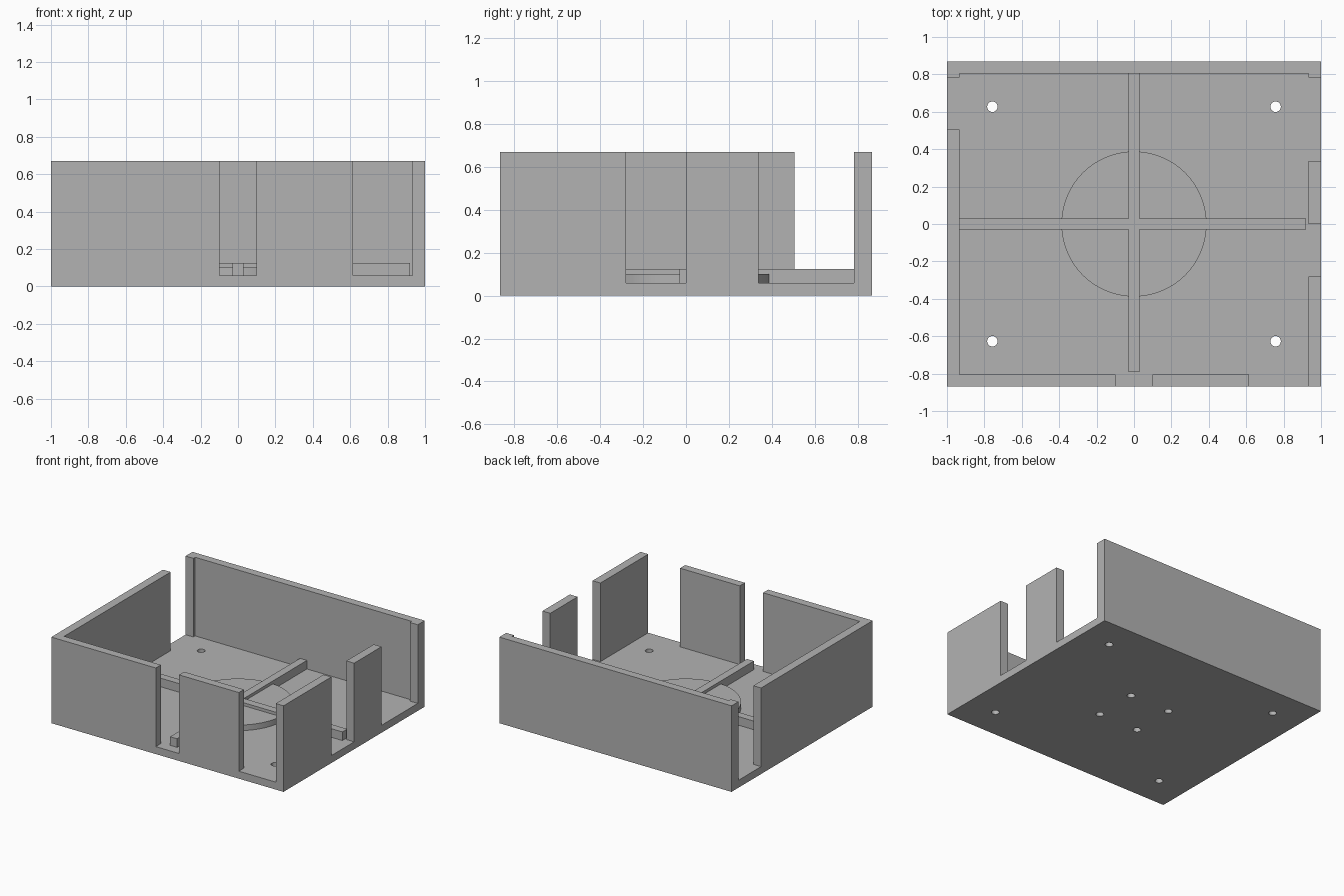
import bpy
import bmesh
from mathutils import Vector

cube = bpy.data.objects.get("Cube")
if cube:
    bpy.data.objects.remove(cube, do_unlink=True)

# Overall sizes
X, Y, HEIGHT = 1.0, 0.868, 0.67
FLOOR, BAR_TOP, DISC_TOP = 0.058, 0.125, 0.102
XI, YI = 0.933, 0.805          # inner wall faces
BAR = 0.03                     # half width of the cross bars

grey = bpy.data.materials.new("light grey")
grey.use_nodes = True
colour = (0.45, 0.45, 0.45, 1)
grey.diffuse_color = colour
grey.node_tree.nodes["Principled BSDF"].inputs["Base Color"].default_value = colour


def prism(name, outline, z0, z1):
    """Extrude a flat outline straight up from z0 to z1."""
    bm = bmesh.new()
    face = bm.faces.new([bm.verts.new((x, y, z0)) for x, y in outline])
    top = bmesh.ops.extrude_face_region(bm, geom=[face])["geom"]
    verts = [v for v in top if isinstance(v, bmesh.types.BMVert)]
    bmesh.ops.translate(bm, verts=verts, vec=Vector((0, 0, z1 - z0)))
    bmesh.ops.recalc_face_normals(bm, faces=bm.faces)
    mesh = bpy.data.meshes.new(name)
    bm.to_mesh(mesh)
    bm.free()
    mesh.materials.append(grey)
    obj = bpy.data.objects.new(name, mesh)
    bpy.context.collection.objects.link(obj)
    return obj


def rect(x0, x1, y0, y1):
    return [(x0, y0), (x1, y0), (x1, y1), (x0, y1)]


def cylinder(name, x, y, radius, z0, z1, sides):
    bpy.ops.mesh.primitive_cylinder_add(vertices=sides, radius=radius, depth=z1 - z0,
                                        location=(x, y, (z0 + z1) / 2))
    obj = bpy.context.object
    obj.name = name
    obj.data.materials.append(grey)
    bpy.ops.object.shade_smooth_by_angle()
    return obj


# Floor plate with four corner screw holes and four holes under the disc
floor = prism("floor_plate", rect(-X, X, -Y, Y), 0, FLOOR)
for hx, hy in ((0.757, 0.627), (0.172, 0.172)):
    for sx in (-1, 1):
        for sy in (-1, 1):
            cutter = cylinder("hole_cutter", sx * hx, sy * hy, 0.028, -0.05, FLOOR + 0.05, 24)
            cutter.hide_render = True
            mod = floor.modifiers.new("hole", "BOOLEAN")
            mod.operation = "DIFFERENCE"
            mod.solver = "EXACT"
            mod.object = cutter
            bpy.context.view_layer.objects.active = floor
            bpy.ops.object.modifier_apply(modifier=mod.name)
            bpy.data.objects.remove(cutter, do_unlink=True)

# Walls, with full-height openings between them
walls = {
    "back_wall": [(-X, Y), (-X, 0.783), (-XI, 0.783), (-XI, YI),
                  (XI, YI), (XI, 0.783), (X, 0.783), (X, Y)],
    "right_front_corner_wall": [(-X, 0.505), (-X, -Y), (-0.1, -Y), (-0.1, -YI),
                                (-XI, -YI), (-XI, 0.505)],
    "front_panel": rect(0.1, 0.615, -Y, -YI),
    "left_front_panel": rect(XI, X, -Y, -0.28),
    "left_middle_panel": rect(XI, X, 0, 0.337),
}
for name, outline in walls.items():
    prism(name, outline, FLOOR, HEIGHT)

# Raised centre disc and the cross-shaped rib over it
cylinder("centre_disc", 0, 0, 0.388, FLOOR, DISC_TOP, 96)
prism("cross_rib", [(-XI, -BAR), (-BAR, -BAR), (-BAR, -0.792), (BAR, -0.792),
                    (BAR, -BAR), (0.92, -BAR), (0.92, BAR), (BAR, BAR),
                    (BAR, YI), (-BAR, YI), (-BAR, BAR), (-XI, BAR)], FLOOR, BAR_TOP)
